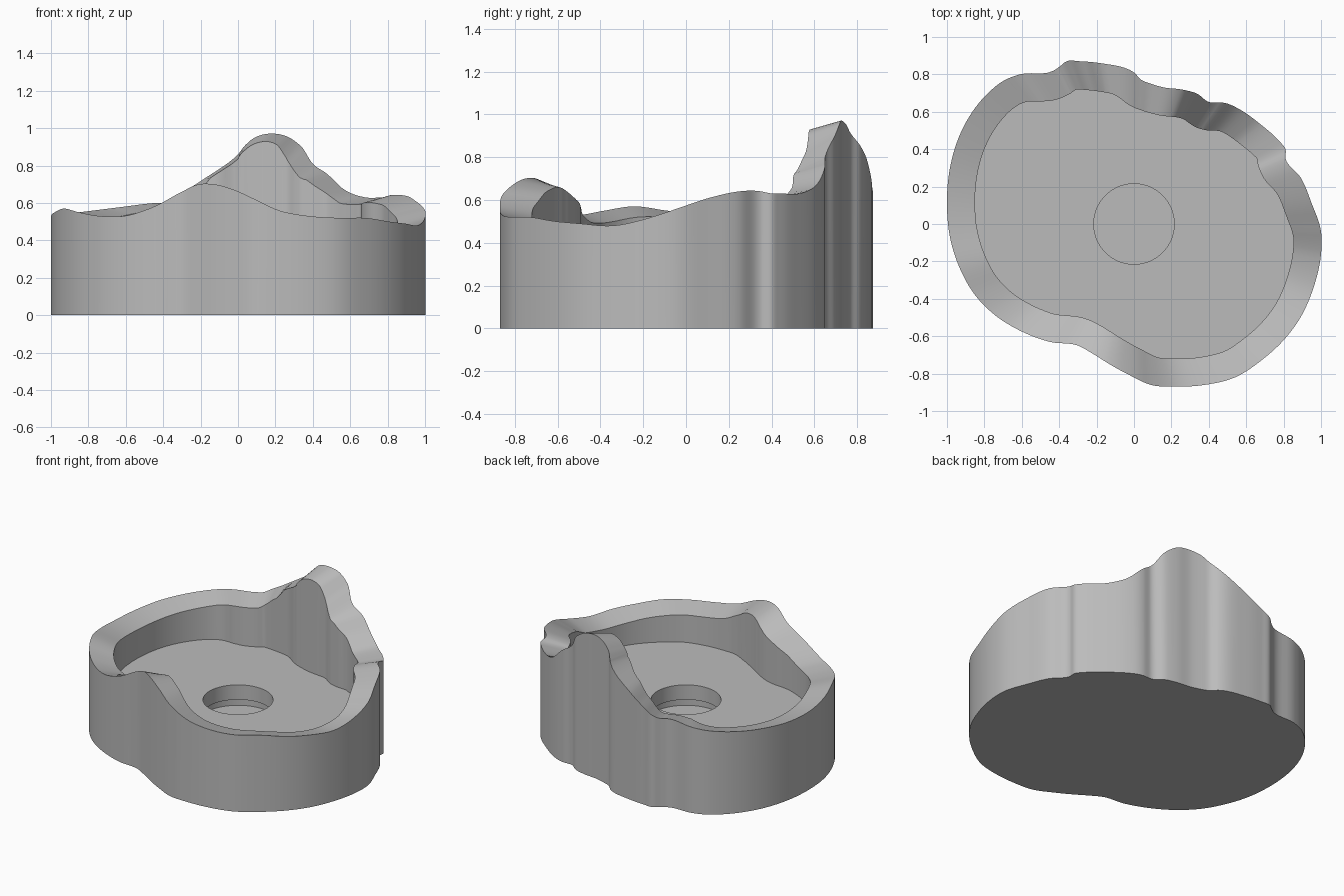
import bpy
import bmesh
import math
from mathutils import Vector, kdtree

cube = bpy.data.objects.get("Cube")
if cube:
    bpy.data.objects.remove(cube, do_unlink=True)

# Outer rim control points in hundredths: x, y, rim height
RIM = [
    (100, -4, 56), (95, 11, 61), (89, 25, 64), (81, 35, 64), (81, 40, 63),
    (78, 44, 63), (68, 53, 63), (57, 61, 67), (47, 65, 76), (41, 65, 80),
    (33, 70, 91), (25, 72, 96), (16, 73, 97), (9, 75, 95), (4, 77, 91),
    (0, 81, 86), (-18, 86, 73), (-29, 87, 66), (-36, 87, 62), (-40, 84, 60),
    (-43, 82, 60), (-61, 80, 58), (-69, 77, 57), (-77, 71, 56), (-85, 62, 55),
    (-93, 48, 54), (-98, 32, 53), (-100, 10, 53), (-98, -9, 55), (-93, -24, 57),
    (-85, -38, 55), (-74, -49, 53), (-61, -57, 53), (-45, -63, 58), (-30, -65, 66),
    (-21, -70, 70), (-13, -75, 70), (-2, -81, 67), (9, -86, 62), (22, -87, 56),
    (38, -86, 53), (54, -82, 52), (68, -73, 52), (81, -61, 50), (89, -50, 49),
    (96, -34, 48), (100, -16, 52),
]
WALL = 0.15
FLOOR = 0.30
SEGMENTS = 6


def closed_spline(points, segments):
    """Smooth closed curve with tangents scaled to uneven point spacing."""
    pts = [Vector(p) / 100 for p in points]
    n = len(pts)
    span = [(pts[(i + 1) % n] - pts[i]).length for i in range(n)]
    tangent = []
    for i in range(n):
        before = (pts[i] - pts[i - 1]) / span[i - 1]
        after = (pts[(i + 1) % n] - pts[i]) / span[i]
        tangent.append((before * span[i] + after * span[i - 1]) / (span[i] + span[i - 1]))
    result = []
    for i in range(n):
        j = (i + 1) % n
        for s in range(segments):
            t = s / segments
            u = 1 - t
            result.append(pts[i] * (u * u * (1 + 2 * t)) + pts[j] * (t * t * (3 - 2 * t))
                          + (tangent[i] * u - tangent[j] * t) * (span[i] * t * u))
    return result


def blur(values, reach):
    n = len(values)
    return [sum(values[(i + k) % n] for k in range(-reach, reach + 1)) / (2 * reach + 1)
            for i in range(n)]


def inner_rim(outer):
    """Rim edge one wall thickness inside the outline, dropping inward."""
    n = len(outer)
    tree = kdtree.KDTree(n)
    for i, p in enumerate(outer):
        tree.insert((p.x, p.y, 0), i)
    tree.balance()
    radii, heights = [], []
    for p in outer:
        flat = Vector((p.x, p.y, 0))
        direction = flat.normalized()
        r = flat.length - WALL * 0.9
        _, near, dist = tree.find(direction * r)
        while dist < WALL:
            r -= 0.002
            _, near, dist = tree.find(direction * r)
        step = outer[(near + 1) % n] - outer[near - 1]
        slope = abs(step.z) / max(step.xy.length, 0.001)
        radii.append(r)
        heights.append(outer[near].z - 0.035 - 0.05 * min(slope, 1))
    radii, heights = blur(radii, 1), blur(heights, 5)
    return [Vector((p.x, p.y, 0)).normalized() * r + Vector((0, 0, h))
            for p, r, h in zip(outer, radii, heights)]


def at_height(ring, z):
    return [Vector((p.x, p.y, z)) for p in ring]


def circle(ring, radius, z):
    return [Vector((p.x, p.y, 0)).normalized() * radius + Vector((0, 0, z)) for p in ring]


# Stack of rings: outer wall, rim, inner wall, floor, undercut socket
outer = closed_spline(RIM, SEGMENTS)
inner = inner_rim(outer)
rings = [
    at_height(outer, 0), outer, inner, at_height(inner, FLOOR),
    circle(outer, 0.215, FLOOR), circle(outer, 0.215, 0.20),
    circle(outer, 0.24, 0.20), circle(outer, 0.24, 0.15),
]
bm = bmesh.new()
loops = [[bm.verts.new(p) for p in ring] for ring in rings]
count = len(outer)
for low, high in zip(loops, loops[1:]):
    for i in range(count):
        j = (i + 1) % count
        bm.faces.new((low[i], low[j], high[j], high[i]))
bm.faces.new(reversed(loops[0]))
bm.faces.new(loops[-1])
bmesh.ops.recalc_face_normals(bm, faces=bm.faces)

mesh = bpy.data.meshes.new("walled_base")
bm.to_mesh(mesh)
bm.free()
base = bpy.data.objects.new("walled_base", mesh)
bpy.context.collection.objects.link(base)

# Plain grey finish
grey = bpy.data.materials.new("plain_grey")
grey.use_nodes = True
colour = (0.5, 0.5, 0.5, 1)
grey.diffuse_color = colour
grey.node_tree.nodes["Principled BSDF"].inputs["Base Color"].default_value = colour
mesh.materials.append(grey)

bpy.ops.object.select_all(action="DESELECT")
base.select_set(True)
bpy.context.view_layer.objects.active = base
bpy.ops.object.shade_smooth_by_angle(angle=math.radians(30))
